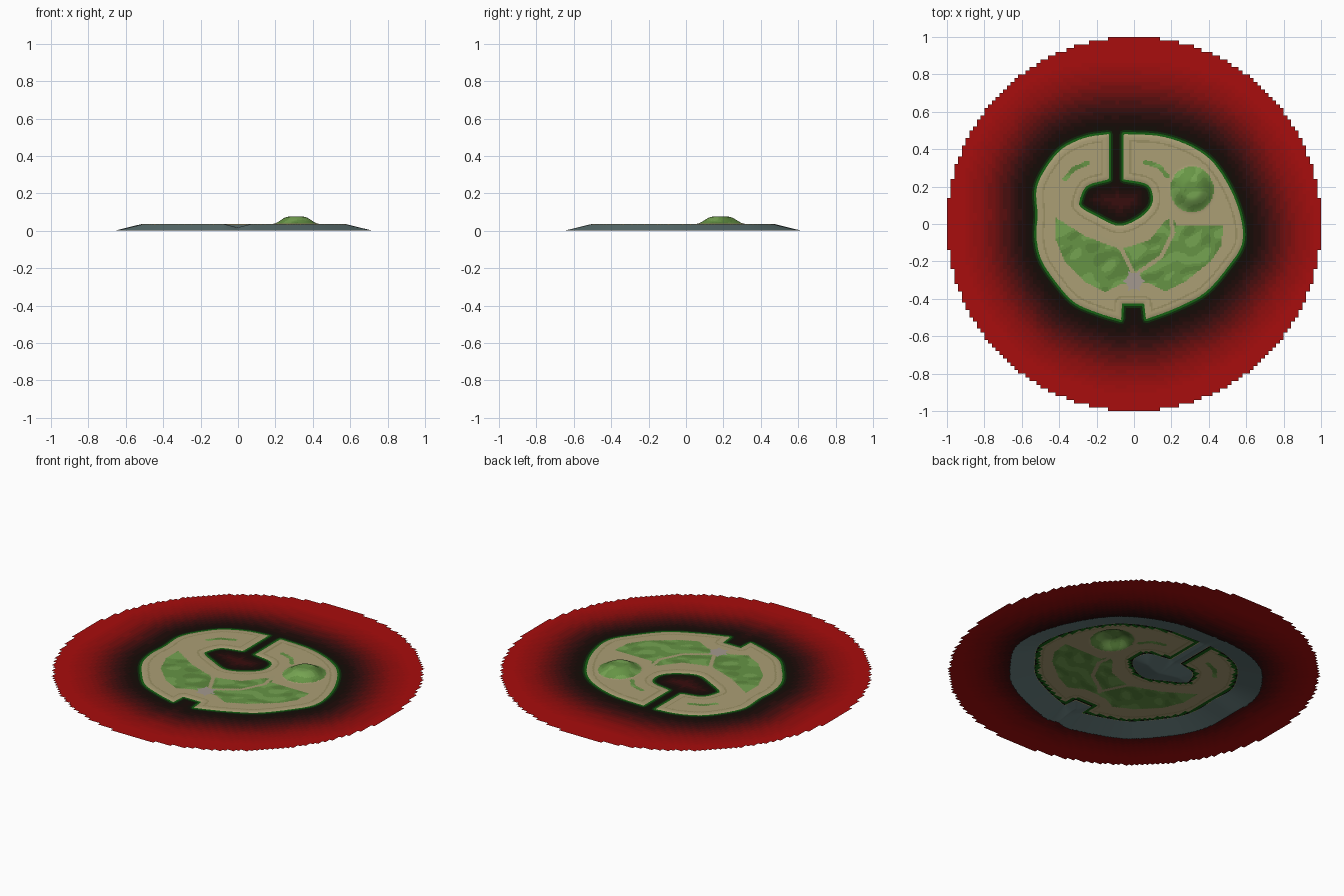
import bpy, bmesh, math
from mathutils import Vector, noise
from mathutils.kdtree import KDTree

if "Cube" in bpy.data.objects:
    bpy.data.objects.remove(bpy.data.objects["Cube"])

WATER, LAND, STEP = 0.033, 0.037, 0.004


def material(name, rgb):
    m = bpy.data.materials.new(name)
    lin = [c / 12.92 if c <= 0.04045 else ((c + 0.055) / 1.055) ** 2.4 for c in rgb]
    m.diffuse_color = (*lin, 1)
    m.use_nodes = True
    m.node_tree.nodes["Principled BSDF"].inputs["Base Color"].default_value = m.diffuse_color
    return m


def finish(name, bm, mats, smooth=False):
    me = bpy.data.meshes.new(name)
    for f in bm.faces:
        f.smooth = smooth
    bm.to_mesh(me)
    bm.free()
    for m in mats:
        me.materials.append(m)
    ob = bpy.data.objects.new(name, me)
    bpy.context.collection.objects.link(ob)
    return ob


def spline(pts, n=8):
    P = [Vector(p) for p in pts]
    P = [2 * P[0] - P[1]] + P + [2 * P[-1] - P[-2]]
    out = []
    for a, b, c, d in zip(P, P[1:], P[2:], P[3:]):
        for i in range(n):
            t = i / n
            out.append(0.5 * (2 * b + (c - a) * t + (2 * a - 5 * b + 4 * c - d) * t * t
                              + (3 * b - a - 3 * c + d) * t ** 3))
    return out + [P[-2]]


def seg_dist(p, line):
    best = 9
    for a, b in zip(line, line[1:]):
        a, b = Vector(a), Vector(b)
        t = max(0, min(1, (p - a).dot(b - a) / (b - a).length_squared))
        best = min(best, (p - a - (b - a) * t).length)
    return best


def inside(p, poly):
    r = False
    for a, b in zip(poly, poly[1:] + poly[:1]):
        if (a[1] > p.y) != (b[1] > p.y) and p.x < a[0] + (p.y - a[1]) * (b[0] - a[0]) / (b[1] - a[1]):
            r = not r
    return r


# Coastline: west shore, dock notch, east shore, then channel and lagoon
west = [(-.135, .48), (-.26, .46), (-.385, .40), (-.475, .29), (-.52, .185), (-.515, .05), (-.52, -.08),
        (-.49, -.20), (-.405, -.325), (-.315, -.42), (-.19, -.475), (-.07, -.512)]
notch = [(-.065, -.425), (.055, -.425)]
east = [(.065, -.508), (.22, -.45), (.38, -.365), (.50, -.23), (.575, -.11), (.572, .025), (.515, .185),
        (.42, .33), (.30, .415), (.14, .468), (-.055, .48)]
lagoon = [(-.055, .24), (.065, .215), (.10, .16), (.09, .09), (.02, .025), (-.085, -.01), (-.21, .045),
          (-.285, .09), (-.29, .13), (-.25, .205), (-.135, .24)]
rough = spline(west) + [Vector(p) for p in notch] + spline(east) + spline(lagoon)
coast = []
for a, b in zip(rough, rough[1:] + rough[:1]):
    n = max(1, round((b - a).length / STEP))
    coast += [a.lerp(b, i / n) for i in range(n)]
N = len(coast)
normals = []
kd = KDTree(N)
for i, p in enumerate(coast):
    t = (coast[(i + 1) % N] - coast[i - 1]).normalized()
    normals.append(Vector((t.y, -t.x)))
    kd.insert((p.x, p.y, 0), i)
kd.balance()


def shore(p):
    """Signed distance to the coast, positive in the water."""
    _, i, d = kd.find((p.x, p.y, 0))
    return d if (p - coast[i]).dot(normals[i]) > 0 else -d


def grid(name, x0, x1, y0, y1, cell, height, pick, mats, smooth):
    """Grid surface; pick(centre) gives a material slot or None for no face."""
    bm = bmesh.new()
    verts = {}

    def vert(i, j):
        if (i, j) not in verts:
            p = Vector((x0 + i * cell, y0 + j * cell))
            verts[i, j] = bm.verts.new((p.x, p.y, height(p)))
        return verts[i, j]
    for i in range(round((x1 - x0) / cell)):
        for j in range(round((y1 - y0) / cell)):
            slot = pick(Vector((x0 + (i + .5) * cell, y0 + (j + .5) * cell)))
            if slot is not None:
                f = bm.faces.new([vert(i, j), vert(i + 1, j), vert(i + 1, j + 1), vert(i, j + 1)])
                f.material_index = slot
    return finish(name, bm, mats, smooth)


# Island terrain with hill, lawns, paths and sloping seabed
lawn = [(-.42, .035), (-.26, -.065), (-.13, -.115), (-.04, -.125), (.085, -.085), (.16, .01), (.20, .04),
        (.23, -.01), (.475, -.01), (.47, -.11), (.41, -.20), (.27, -.31), (.165, -.36), (.075, -.315),
        (-.065, -.32), (-.155, -.365), (-.26, -.31), (-.37, -.20), (-.42, -.08)]
paths = [[(-.20, -.06), (-.07, -.13), (0, -.27)], [(0, -.29), (.03, -.255), (.145, -.175), (.21, -.045), (.19, .06)]]
strips = [[(-.37, .24), (-.32, .295), (-.25, .325)], [(.06, .33), (.13, .31), (.18, .255)]]


def hill(p):
    r = math.hypot(p.x - .31, (p.y - .185) * .95)
    t = max(0, min(1, (.125 - r) / .085))
    return t * t * (3 - 2 * t)


def ground_z(p):
    d = shore(p)
    return max(0, LAND - .245 * max(0, d + .012)) + .038 * hill(p)


def ground_slot(p):
    d = shore(p)
    if d > .14:
        return None
    if d > .006:
        return 0
    if any(seg_dist(p, l) < .011 for l in paths):
        return 2
    if inside(p, lawn) or hill(p) > .03 or any(seg_dist(p, s) < .012 for s in strips):
        n = noise.noise((p.x * 9 + p.y * 4, p.y * 16 - p.x * 8, 0))
        return 3 if n > .12 else 5 if n < -.2 else 4
    return 6 if -.04 < d < -.03 else 1


land_mats = [material("seabed", (.40, .49, .49)), material("sand", (.67, .62, .46)),
             material("path", (.66, .62, .46)), material("grass_light", (.46, .64, .32)),
             material("grass", (.40, .58, .27)), material("grass_dark", (.36, .53, .24)),
             material("sand_dark", (.60, .56, .39))]
grid("island_terrain", -.70, .756, -.672, .644, .007, ground_z, ground_slot, land_mats, True)

# Water disc of square tiles, black at the shore fading to red
SHADES = 16
keys = [(0, (.05, .06, .03)), (.07, (.10, .04, .03)), (.13, (.21, .05, .05)), (.20, (.38, .05, .05)),
        (.28, (.55, .05, .05)), (.36, (.63, .05, .05)), (.40, (.66, .05, .05))]


def shade(d):
    for (a, ca), (b, cb) in zip(keys, keys[1:]):
        if d <= b:
            return [u + (v - u) * (d - a) / (b - a) for u, v in zip(ca, cb)]
    return keys[-1][1]


shore_green = material("shore_green", (.08, .38, .07))
shore_dark = material("shore_dark_green", (.05, .17, .04))
water_mats = [material(f"water_{i}", shade(.40 * i / (SHADES - 1))) for i in range(SHADES)] + [shore_green]


def water_slot(p):
    d = shore(p)
    if p.length > 1 or d < -.018:
        return None
    if d < 0:
        return SHADES
    if p.y < .3 and abs(p.x + .09) < .22 and p.y > 0:
        d *= 1.25
    return min(SHADES - 1, round(d / .40 * (SHADES - 1)))


grid("water", -1, 1, -1, 1, .02, lambda p: WATER, water_slot, water_mats, False)


# Green shallows following the coast
def ribbon(name, inner, outer, z, mat):
    bm = bmesh.new()
    rows = [[bm.verts.new((*(p + n * o), z)) for p, n in zip(coast, normals)] for o in (inner, outer)]
    for i in range(N):
        k = (i + 1) % N
        bm.faces.new([rows[0][i], rows[1][i], rows[1][k], rows[0][k]])
    finish(name, bm, [mat])


ribbon("shallows_inner", -.008, .013, WATER + .0008, shore_green)
ribbon("shallows_outer", .010, .023, WATER + .0004, shore_dark)

# Round plaza with short spokes
stone = material("plaza_stone", (.64, .60, .56))
bm = bmesh.new()
ring = [(.043 if k % 4 else .062) for k in range(24)]
bm.faces.new([bm.verts.new((r * math.cos(k * math.tau / 24), -.305 + r * math.sin(k * math.tau / 24), LAND + .0012))
              for k, r in enumerate(ring)])
finish("plaza", bm, [stone])
